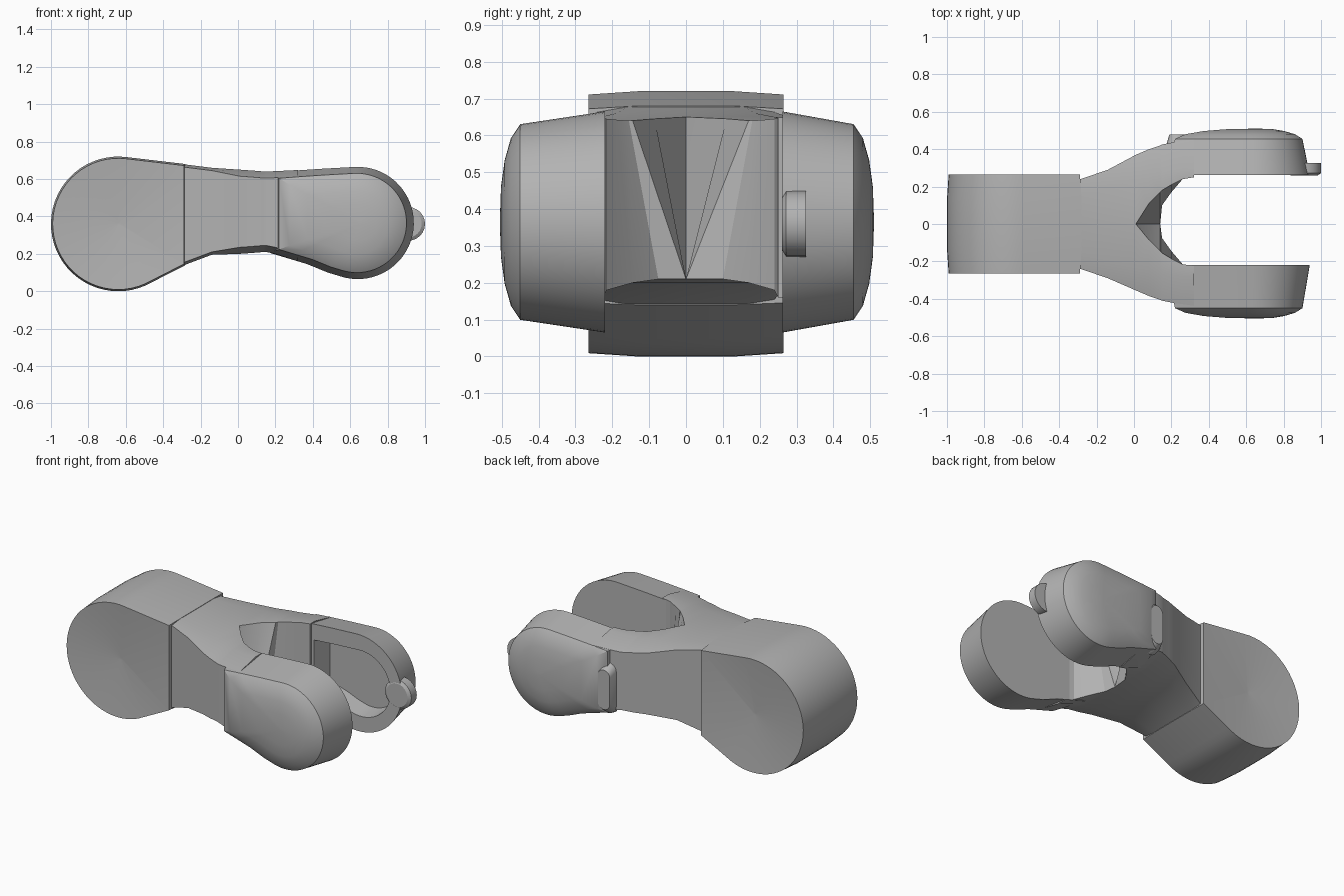
import bpy, bmesh
from math import cos, sin, radians

old = bpy.data.objects.get("Cube")
if old:
    bpy.data.objects.remove(old)

grey = bpy.data.materials.new("plain grey")
grey.use_nodes = True
tone = (0.45, 0.45, 0.45, 1)
grey.diffuse_color = tone
grey.node_tree.nodes["Principled BSDF"].inputs["Base Color"].default_value = tone


def loft(name, rings):
    """Skin a list of equal-length point rings and cap both ends."""
    bm = bmesh.new()
    rows = [[bm.verts.new(p) for p in ring] for ring in rings]
    n = len(rows[0])
    for a, b in zip(rows, rows[1:]):
        for i in range(n):
            j = (i + 1) % n
            bm.faces.new((a[i], a[j], b[j], b[i]))
    bm.faces.new(rows[0])
    bm.faces.new(rows[-1])
    bmesh.ops.recalc_face_normals(bm, faces=bm.faces)
    mesh = bpy.data.meshes.new(name)
    bm.to_mesh(mesh)
    bm.free()
    obj = bpy.data.objects.new(name, mesh)
    bpy.context.collection.objects.link(obj)
    mesh.materials.append(grey)
    bpy.ops.object.select_all(action='DESELECT')
    obj.select_set(True)
    bpy.context.view_layer.objects.active = obj
    bpy.ops.object.shade_smooth_by_angle(angle=radians(28))
    return obj


def arc(cx, cz, r, start, end, steps):
    angles = [radians(start + (end - start) * i / steps) for i in range(steps + 1)]
    return [(cx + r * cos(a), cz + r * sin(a)) for a in angles]


def stack(name, outline, levels, cz):
    """Scaled copies of an x-z outline; each level is (y, scale, centre x)."""
    loft(name, [[(cx + (x - cx) * s, y, cz + (z - cz) * s) for x, z in outline]
                for y, s, cx in levels])


# Big rounded end with slightly dished faces
outline = arc(-0.64, 0.36, 0.36, 82, 300, 36) + [(-0.28, 0.14), (-0.28, 0.68)]
half = [(0.235, 0.02, -0.64), (0.265, 0.975, -0.64), (0.13, 1, -0.64)]
stack("big_end", outline, half + [(-y, s, c) for y, s, c in reversed(half)], 0.36)

# Forked yoke: x, inner y at bottom, inner y at top, outer y, bottom z, top z
stations = [
    (-0.30, 0, 0, 0.235, 0.135, 0.68),
    (-0.14, 0, 0, 0.29, 0.195, 0.66),
    (0.01, 0, 0, 0.37, 0.20, 0.65),
    (0.08, 0, 0.11, 0.40, 0.205, 0.645),
    (0.14, 0, 0.17, 0.42, 0.21, 0.64),
    (0.15, 0.10, 0.18, 0.425, 0.21, 0.64),
    (0.20, 0.17, 0.21, 0.435, 0.20, 0.642),
    (0.26, 0.24, 0.24, 0.445, 0.18, 0.645),
    (0.32, 0.25, 0.25, 0.455, 0.16, 0.648),
]
for name, side, trim in (("back_yoke", 1, 0), ("front_yoke", -1, 0.025)):
    rings = []
    for x, low, high, out, z0, z1 in stations:
        low, high = max(low - trim, 0), max(high - trim, 0)
        out -= trim * 0.6 if x > -0.1 else 0
        lip = 0.015 if x < 0 else 0.035
        mid = max(low, high, out * 0.65)
        rings.append([(x, side * y, z) for y, z in (
            (low, z0), (mid, z0), (out, z0 + lip),
            (out, z1 - lip), (mid, z1), (high, z1))])
    loft(name, rings)

# Fork arms: drafted sides and domed outer face
outline = ([(0.37, 0.145), (0.48, 0.10)] + arc(0.64, 0.365, 0.3, -108, 92, 36)
           + [(0.45, 0.655), (0.30, 0.645), (0.17, 0.635), (0.17, 0.205), (0.27, 0.175)])
dome = [(0.45, 0.885, 0.6), (0.475, 0.76, 0.61), (0.492, 0.56, 0.63),
        (0.502, 0.32, 0.65), (0.505, 0.03, 0.66)]
stack("front_arm", outline, [(-0.22, 1, 0.6)] + [(-y, s, c) for y, s, c in dome], 0.365)

# Back arm has a shallow pocket on its inner face
pocket = [(0.37, 0.62, 0.7), (0.262, 0.68, 0.7), (0.262, 1, 0.6)]
stack("back_arm", outline, pocket + [(y + 0.005, s, c) for y, s, c in dome], 0.365)

# Round knob on the tip of the back arm
stack("tip_knob", arc(0.91, 0.36, 0.09, 0, 345, 23),
      [(0.26, 0.8, 0.91), (0.272, 1, 0.91), (0.325, 1, 0.91)], 0.36)

# Raised rounded pad on the outside of the back arm
pad = arc(0.23, 0.47, 0.05, 0, 180, 8) + arc(0.23, 0.27, 0.05, 180, 360, 8)
stack("outer_pad", pad, [(0.41, 1.1, 0.23), (0.44, 1.05, 0.23), (0.478, 0.82, 0.23)], 0.37)
